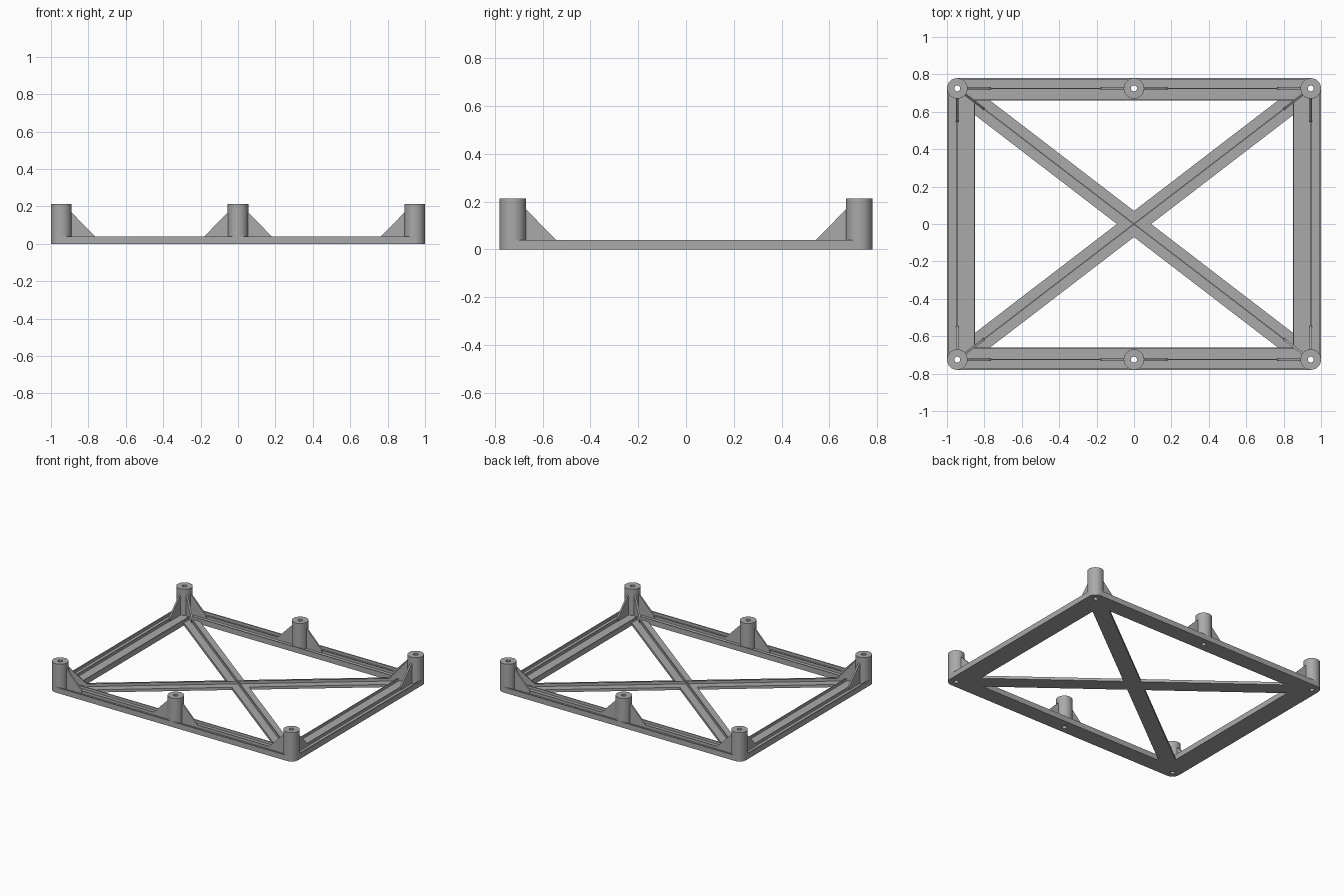
import bpy, bmesh, math
from mathutils import Matrix, Vector

cube = bpy.data.objects.get("Cube")
if cube:
    bpy.data.objects.remove(cube, do_unlink=True)

PX, PY = 0.945, 0.725            # corner post centres
R, BORE, POST_H = 0.055, 0.016, 0.213
IX, IY = 0.85, 0.66              # inner edge of the rails
FLOOR, RIM = 0.02, 0.04
SLOPE, NOTCH = PY / PX, 0.07     # diagonal braces

grey = bpy.data.materials.new("mid grey")
grey.use_nodes = True
COLOUR = (0.4, 0.4, 0.4, 1)
grey.diffuse_color = COLOUR
grey.node_tree.nodes["Principled BSDF"].inputs["Base Color"].default_value = COLOUR


def circle(r, cx=0, cy=0, n=32):
    return [(cx + r * math.cos(i * math.tau / n), cy + r * math.sin(i * math.tau / n))
            for i in range(n)]


def rectangle(x, y):
    return [(-x, -y), (x, -y), (x, y), (-x, y)]


def rounded(r):
    """Rectangle around the four corner posts with corner radius r."""
    points = []
    for k, (sx, sy) in enumerate([(1, 1), (-1, 1), (-1, -1), (1, -1)]):
        for i in range(9):
            a = math.pi / 2 * (k + i / 8)
            points.append((sx * PX + r * math.cos(a), sy * PY + r * math.sin(a)))
    return points


def slab(name, loops, z0, z1, at=(0, 0)):
    """Flat outline with holes, extruded from z0 to z1."""
    curve = bpy.data.curves.new(name, "CURVE")
    curve.dimensions = "2D"
    curve.fill_mode = "BOTH"
    curve.extrude = (z1 - z0) / 2
    for loop in loops:
        spline = curve.splines.new("POLY")
        spline.points.add(len(loop) - 1)
        for p, (x, y) in zip(spline.points, loop):
            p.co = (x, y, 0, 1)
        spline.use_cyclic_u = True
    temp = bpy.data.objects.new(name, curve)
    bpy.context.collection.objects.link(temp)
    bpy.context.view_layer.update()
    mesh = bpy.data.meshes.new_from_object(temp.evaluated_get(
        bpy.context.evaluated_depsgraph_get()))
    bpy.data.objects.remove(temp, do_unlink=True)
    bm = bmesh.new()
    bm.from_mesh(mesh)
    bmesh.ops.remove_doubles(bm, verts=bm.verts, dist=1e-5)
    bmesh.ops.recalc_face_normals(bm, faces=bm.faces)
    bmesh.ops.translate(bm, verts=bm.verts, vec=(*at, (z0 + z1) / 2))
    return finish(name, bm, mesh)


def web(name, profile, thickness, origin, angle):
    """Upright plate: a (distance, height) profile running from origin."""
    bm = bmesh.new()
    face = bm.faces.new([bm.verts.new((d, -thickness / 2, z)) for d, z in profile])
    side = bmesh.ops.extrude_face_region(bm, geom=[face])["geom"]
    bmesh.ops.translate(bm, vec=(0, thickness, 0),
                        verts=[v for v in side if isinstance(v, bmesh.types.BMVert)])
    bmesh.ops.recalc_face_normals(bm, faces=bm.faces)
    bm.transform(Matrix.Translation((*origin, 0)) @ Matrix.Rotation(angle, 4, "Z"))
    return finish(name, bm, bpy.data.meshes.new(name))


def finish(name, bm, mesh):
    bm.to_mesh(mesh)
    bm.free()
    mesh.materials.clear()
    mesh.materials.append(grey)
    obj = bpy.data.objects.new(name, mesh)
    bpy.context.collection.objects.link(obj)
    bpy.ops.object.select_all(action="DESELECT")
    obj.select_set(True)
    bpy.context.view_layer.objects.active = obj
    bpy.ops.object.shade_smooth_by_angle(angle=math.radians(30))
    return obj


posts = [(x, y) for y in (-PY, PY) for x in (-PX, 0, PX)]

# Base plate with four triangular openings and the screw holes
ex, ey = (IY - NOTCH) / SLOPE, SLOPE * IX - NOTCH
openings = []
for s in (-1, 1):
    openings.append([(0, s * NOTCH), (ex, s * IY), (-ex, s * IY)])
    openings.append([(s * NOTCH / SLOPE, 0), (s * IX, ey), (s * IX, -ey)])
slab("base_plate", [rounded(R)] + openings + [circle(BORE, *p) for p in posts], 0, FLOOR)

# Raised rims along the outside and inside of the rails
slab("outer_rim", [rounded(R), rounded(R - 0.009)], FLOOR, RIM)
slab("inner_rim", [rectangle(IX + 0.006, IY + 0.006), rectangle(IX, IY)], FLOOR, RIM)


def rib(name, a, b):
    a, b = Vector(a), Vector(b)
    run = b - a
    end = run.length - 0.04
    web(name, [(0.04, FLOOR), (end, FLOOR), (end, RIM), (0.04, RIM)],
        0.006, a, math.atan2(run.y, run.x))


# Centre ribs of the rails and braces
for s, side in ((-1, "front"), (1, "back")):
    rib(side + "_right_rib", (-PX, s * PY), (0, s * PY))
    rib(side + "_left_rib", (0, s * PY), (PX, s * PY))
for s, side in ((-1, "right"), (1, "left")):
    rib(side + "_rib", (s * PX, -PY), (s * PX, PY))
    rib(side + "_diagonal_rib", (-s * PX, -PY), (s * PX, PY))

# Hollow posts, each braced by triangular gussets
GUSSET = [(0.04, FLOOR), (0.18, FLOOR), (0.18, RIM), (R, 0.168), (0.04, 0.168)]
for x, y in posts:
    slab("post", [circle(R), circle(BORE)], 0, POST_H, (x, y))
    if x:
        runs = [(-x, 0), (0, -y), (-x, -y)]
    else:
        runs = [(1, 0), (-1, 0)]
    for dx, dy in runs:
        web("gusset", GUSSET, 0.012, (x, y), math.atan2(dy, dx))
